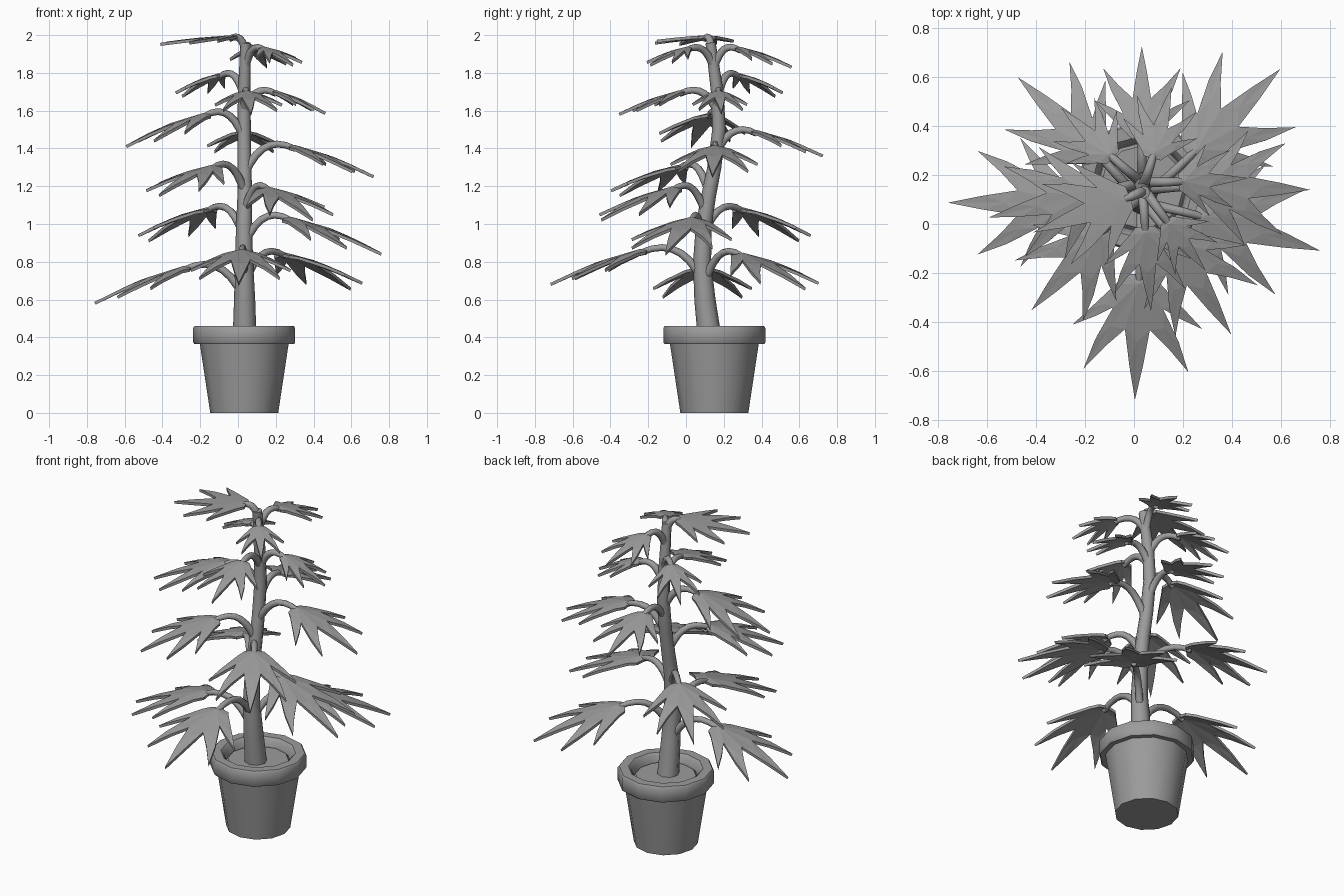
import bpy, bmesh, math
from mathutils import Vector
from mathutils.geometry import interpolate_bezier

cube = bpy.data.objects.get("Cube")
if cube:
    bpy.data.objects.remove(cube)

grey = bpy.data.materials.new("plain grey")
grey.use_nodes = True
colour = (0.33, 0.33, 0.33, 1)
grey.diffuse_color = colour
for node in grey.node_tree.nodes:
    if node.type == 'BSDF_PRINCIPLED':
        node.inputs["Base Color"].default_value = colour


def select_only(obj):
    bpy.ops.object.select_all(action='DESELECT')
    obj.select_set(True)
    bpy.context.view_layer.objects.active = obj


def mesh_object(name, bm):
    bmesh.ops.recalc_face_normals(bm, faces=bm.faces)
    mesh = bpy.data.meshes.new(name)
    bm.to_mesh(mesh)
    bm.free()
    mesh.materials.append(grey)
    obj = bpy.data.objects.new(name, mesh)
    bpy.context.collection.objects.link(obj)
    return obj


def smooth(obj, degrees):
    select_only(obj)
    bpy.ops.object.shade_smooth_by_angle(angle=math.radians(degrees))


def lathe(name, profile, centre, sides):
    """Revolve (radius, height) pairs, closing both ends with flat caps."""
    bm = bmesh.new()
    rings = []
    for r, z in profile:
        angles = [math.tau * i / sides for i in range(sides)]
        rings.append([bm.verts.new((centre[0] + r * math.cos(a),
                                    centre[1] + r * math.sin(a), z)) for a in angles])
    for low, high in zip(rings, rings[1:]):
        for i in range(sides):
            j = (i + 1) % sides
            bm.faces.new((low[i], low[j], high[j], high[i]))
    bm.faces.new(rings[0])
    bm.faces.new(rings[-1])
    smooth(mesh_object(name, bm), 40)


def tube(name, points, radii):
    """Round stem through points with a radius at each one."""
    curve = bpy.data.curves.new(name, 'CURVE')
    curve.dimensions = '3D'
    curve.bevel_depth = 1
    curve.bevel_resolution = 2
    curve.use_fill_caps = True
    spline = curve.splines.new('POLY')
    spline.points.add(len(points) - 1)
    for target, p, r in zip(spline.points, points, radii):
        target.co = (*p, 1)
        target.radius = r
    curve.materials.append(grey)
    obj = bpy.data.objects.new(name, curve)
    bpy.context.collection.objects.link(obj)
    select_only(obj)
    bpy.ops.object.convert(target='MESH')
    smooth(bpy.context.object, 65)


# Pot with a thick rim and soil inside
POT_CENTRE = (0.033, 0.15)
lathe("pot", [(0.18, 0), (0.235, 0.365), (0.264, 0.365), (0.27, 0.372), (0.27, 0.45),
              (0.262, 0.46), (0.21, 0.46), (0.195, 0.445), (0.185, 0.4)], POT_CENTRE, 12)
lathe("soil", [(0.19, 0.39), (0.17, 0.415)], POT_CENTRE, 12)

# Gently swaying trunk: x, y, z, radius
TRUNK = [(0.035, 0.125, 0.4, 0.063), (0.035, 0.1, 0.6, 0.056), (0.032, 0.085, 0.8, 0.048),
         (0.032, 0.095, 1.0, 0.042), (0.036, 0.12, 1.15, 0.039), (0.034, 0.15, 1.3, 0.037),
         (0.032, 0.175, 1.5, 0.036), (0.033, 0.165, 1.7, 0.033), (0.04, 0.13, 1.96, 0.027)]
tube("trunk", [Vector(p[:3]) for p in TRUNK], [p[3] for p in TRUNK])


def trunk_at(z):
    for a, b in zip(TRUNK, TRUNK[1:]):
        if z <= b[2]:
            break
    t = min(1, (z - a[2]) / (b[2] - a[2]))
    return Vector(a[:3]).lerp(Vector(b[:3]), t)


# Palmate blade: lobes (angle, length) and the notches between them
LOBES = [(-56, 0.67), (-31, 0.87), (0, 1), (31, 0.87), (56, 0.67)]
NOTCHES = [(-85, 0.2), (-45, 0.3), (-15, 0.41), (15, 0.41), (45, 0.3), (85, 0.2)]
HEEL = [(120, 0.14), (160, 0.08), (200, 0.08), (240, 0.14)]


def blade(name, base, azimuth, length, drop):
    bm = bmesh.new()

    def vert(angle, r):
        a = azimuth + math.radians(angle)
        return bm.verts.new(base + Vector((math.cos(a) * r * length, math.sin(a) * r * length,
                                           -drop * r ** 1.3)))

    centre = vert(0, 0)
    notches = [vert(*n) for n in NOTCHES]
    for i, (angle, r) in enumerate(LOBES):
        mid, tip = vert(angle, r * 0.5), vert(angle, r)
        for notch, side in ((notches[i], -5), (notches[i + 1], 5)):
            edge = vert(angle + side, r * 0.7)
            for tri in ((centre, notch, mid), (notch, edge, mid), (edge, tip, mid)):
                bm.faces.new(tri)
    rim = [notches[-1]] + [vert(*h) for h in HEEL] + [notches[0]]
    for a, b in zip(rim, rim[1:]):
        bm.faces.new((centre, a, b))
    obj = mesh_object(name, bm)
    solid = obj.modifiers.new("thickness", 'SOLIDIFY')
    solid.thickness = 0.016
    solid.offset = 0


# Leaves up the trunk: direction, reach of stalk, height, blade length, droop
LEAVES = [(180, 0.32, 0.77, 0.47, 0.19), (-92, 0.33, 0.86, 0.475, 0.18),
          (44, 0.31, 0.84, 0.475, 0.185), (-16, 0.26, 1.03, 0.495, 0.19),
          (136, 0.28, 1.08, 0.425, 0.17), (-58, 0.24, 1.19, 0.44, 0.17),
          (-132, 0.26, 1.305, 0.415, 0.155), (-2, 0.27, 1.41, 0.415, 0.16),
          (90, 0.2, 1.49, 0.35, 0.13), (193, 0.22, 1.58, 0.42, 0.17),
          (-86, 0.2, 1.7, 0.32, 0.12), (3, 0.17, 1.7, 0.26, 0.115),
          (136, 0.19, 1.79, 0.27, 0.115), (-52, 0.17, 1.93, 0.24, 0.09),
          (75, 0.16, 1.93, 0.28, 0.1), (200, 0.09, 1.991, 0.39, 0.04)]

for n, (degrees, reach, height, length, drop) in enumerate(LEAVES, 1):
    a = math.radians(degrees)
    out = Vector((math.cos(a), math.sin(a), 0))
    up = Vector((0, 0, 1))
    rise = 0.03 + reach * 0.42
    start = trunk_at(height - rise)
    base = trunk_at(height) + out * reach
    base.z = height
    path = interpolate_bezier(start, start + out * reach * 0.25 + up * rise,
                              base - out * reach * 0.45 + up * drop * 0.3,
                              base - up * 0.012, 8)
    tube(f"leaf_stalk_{n}", path, [0.023 - 0.007 * i / 7 for i in range(8)])
    blade(f"leaf_{n}", base, a, length, drop)
